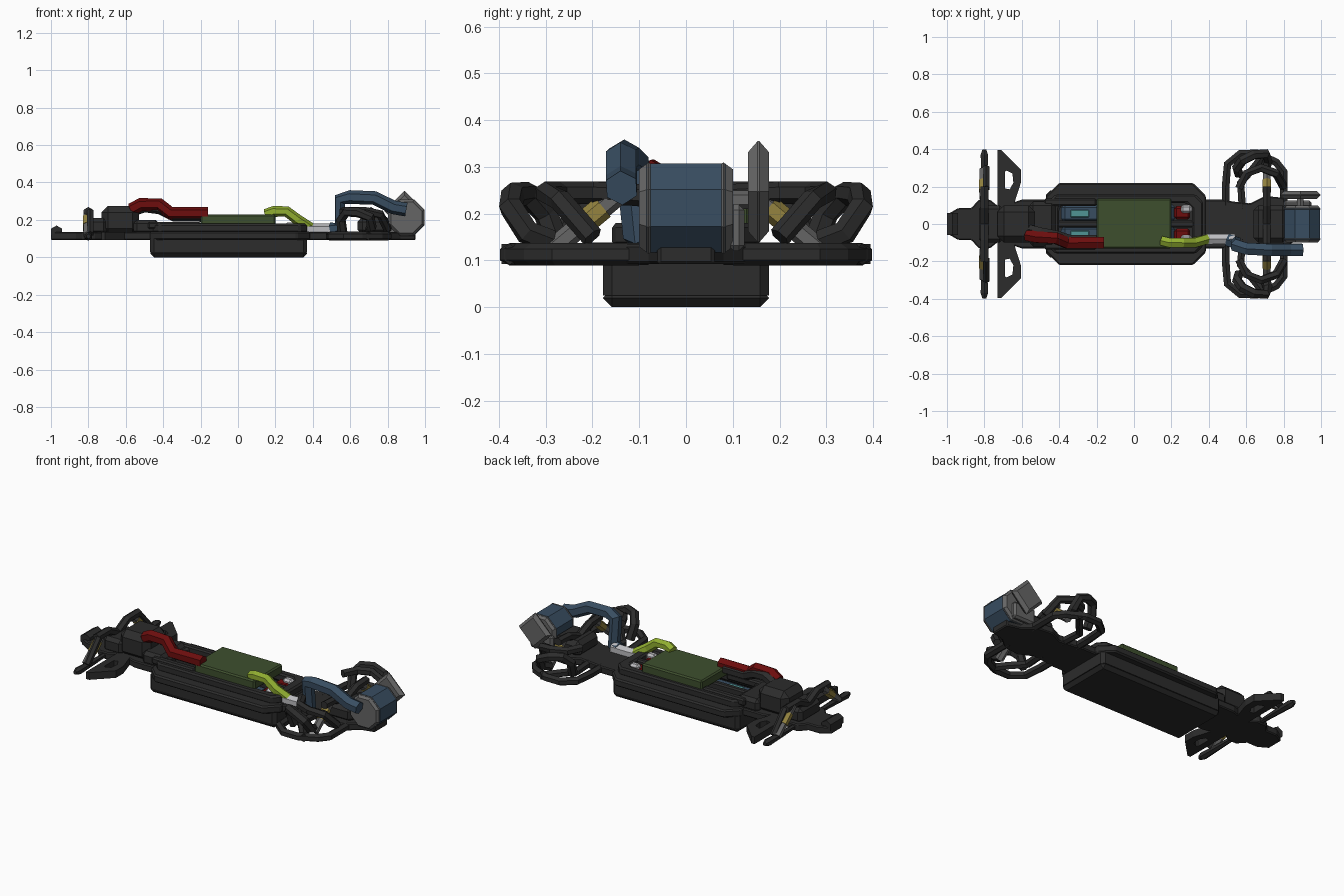
import bpy, bmesh
from math import pi, cos, sin
from mathutils import Vector

if "Cube" in bpy.data.objects:
    bpy.data.objects.remove(bpy.data.objects["Cube"])

COL = {"dark": (.025, .025, .025), "grey": (.13, .13, .13), "silver": (.5, .5, .52),
       "blue": (.04, .075, .12), "red": (.15, .004, .004), "lime": (.28, .42, .03),
       "green": (.048, .078, .027), "yellow": (.3, .23, .05), "teal": (.08, .3, .3)}
MATS = {}
for n, c in COL.items():
    MATS[n] = bpy.data.materials.new(n)
    MATS[n].diffuse_color = (*c, 1)


def finish(name, bm, col, bevel=0):
    bmesh.ops.recalc_face_normals(bm, faces=bm.faces)
    me = bpy.data.meshes.new(name)
    bm.to_mesh(me)
    bm.free()
    ob = bpy.data.objects.new(name, me)
    bpy.context.collection.objects.link(ob)
    me.materials.append(MATS[col])
    if bevel:
        m = ob.modifiers.new("chamfer", "BEVEL")
        m.width, m.segments = bevel, 1
    return ob


def prism(name, pts, z0, z1, col="dark", bevel=0, hole=None):
    """Extruded outline; hole is a loop with the same number of points."""
    bm = bmesh.new()
    ring = lambda p, z: [bm.verts.new((x, y, z)) for x, y in p]
    a, b = ring(pts, z0), ring(pts, z1)
    n = len(pts)
    if hole:
        c, d = ring(hole, z0), ring(hole, z1)
        pairs = ((a, b), (b, d), (d, c), (c, a))
    else:
        bm.faces.new(a)
        bm.faces.new(b)
        pairs = ((a, b),)
    for p, q in pairs:
        for i in range(n):
            j = (i + 1) % n
            bm.faces.new((p[i], p[j], q[j], q[i]))
    return finish(name, bm, col, bevel)


def box(name, x0, x1, y0, y1, z0, z1, col="dark", bevel=.012):
    return prism(name, [(x0, y0), (x1, y0), (x1, y1), (x0, y1)], z0, z1, col, bevel)


def cut_rect(x0, x1, w, c):
    """Rectangle symmetric about y=0 with cut corners."""
    return [(x0 + c, -w), (x1 - c, -w), (x1, -w + c), (x1, w - c),
            (x1 - c, w), (x0 + c, w), (x0, w - c), (x0, -w + c)]


def mirrored(half):
    return half + [(x, -y) for x, y in reversed(half)]


def tube(name, path, r, col="dark", sides=6, r_end=None):
    """Low-poly mitred tube along a path; r_end tapers both ends."""
    P = [Vector(p) for p in path]
    bm = bmesh.new()
    rings = []
    for i, p in enumerate(P):
        t0 = (P[i] - P[i - 1]).normalized() if i else (P[1] - P[0]).normalized()
        t1 = (P[i + 1] - P[i]).normalized() if i < len(P) - 1 else t0
        t = (t0 + t1).normalized()
        if i == 0:
            u = t.cross(Vector((0, 0, 1)))
            if u.length < .1:
                u = Vector((0, 1, 0))
        u = (u - t * u.dot(t)).normalized()
        v = t.cross(u)
        rr = r_end if r_end and i in (0, len(P) - 1) else r
        rings.append([bm.verts.new(p + rr * (u * cos(k) + v * sin(k)))
                      for k in [2 * pi * (j + .5) / sides for j in range(sides)]])
    bm.faces.new(rings[0])
    bm.faces.new(rings[-1])
    for a, b in zip(rings, rings[1:]):
        for j in range(sides):
            k = (j + 1) % sides
            bm.faces.new((a[j], a[k], b[k], b[j]))
    return finish(name, bm, col)


# battery tray, deck and raised inner frame
box("tray_floor", -.47, .37, -.178, .178, 0, .04, bevel=.02)
prism("tray_wall", cut_rect(-.47, .37, .178, .02), .025, .1, hole=cut_rect(-.41, .32, .12, .02))
prism("deck_rim", cut_rect(-.47, .385, .22, .07), .092, .138, hole=cut_rect(-.41, .32, .12, .02), bevel=.008)
prism("deck_frame", cut_rect(-.46, .37, .158, .04), .13, .18, hole=cut_rect(-.40, .31, .112, .03), bevel=.01)

# battery cells and electronics box
for s in (1, -1):
    box("battery_cell", -.39, .22, .058 * s - .05, .058 * s + .05, .04, .145, "blue", .02)
    box("cell_marker", -.34, -.24, .055 * s - .02, .055 * s + .02, .13, .149, "teal", .004)
    box("cell_terminal", .215, .3, .06 * s - .035, .06 * s + .035, .08, .165, "red")
    box("terminal_cap", .25, .31, .08 * s - .022, .08 * s + .022, .1, .185, "silver")
    box("frame_rib", -.48, -.2, .115 * s - .02, .115 * s + .02, .15, .19, bevel=.008)
box("centre_rib", -.45, .34, -.018, .018, .04, .175, bevel=.008)
box("controller_box", -.2, .2, -.13, .137, .17, .228, "green", .008)

# front and rear end plates
prism("nose_plate", mirrored([(-1, .05), (-.94, .085), (-.87, .085), (-.83, .13), (-.77, .13),
                              (-.72, .09), (-.6, .13), (-.42, .13)]), .092, .135, bevel=.006)
prism("tail_plate", mirrored([(.34, .13), (.47, .13), (.53, .12), (.62, .11), (.7, .15),
                              (.8, .14), (.87, .08), (.95, .06)]), .092, .135, bevel=.006)
tube("front_bumper", [(-.97, -.06, .135), (-.97, .06, .135)], .035)
box("front_gearbox", -.73, -.53, -.1, .1, .12, .275, bevel=.035)
box("front_bulkhead", -.83, -.7, -.1, .1, .12, .21, bevel=.02)
box("front_brace", -.56, -.42, -.12, .12, .12, .2, bevel=.02)
box("rear_gearbox", .64, .82, -.1, .1, .12, .215, bevel=.025)

# suspension, both sides
for s in (1, -1):
    def path(*pts):
        return [(x, y * s, z) for x, y, z in pts]

    tube("front_thin_arm", path((-.8, .08, .112), (-.8, .37, .112), (-.8, .398, .112)), .023, r_end=.012)
    tube("front_shock_tower", path((-.8, 0, .2), (-.8, .09, .245), (-.8, .2, .245)), .024)
    tube("front_camber_link", path((-.79, .19, .245), (-.79, .3, .125)), .02)
    prism("front_lower_arm",
          [(x, y * s) for x, y in [(-.73, .08), (-.73, .395), (-.71, .395), (-.605, .29), (-.605, .22), (-.65, .08)]],
          .092, .135, hole=[(x, y * s) for x, y in
                            [(-.69, .19), (-.69, .28), (-.68, .285), (-.65, .27), (-.645, .22), (-.665, .185)]])
    # rear lower arm arc with cross links
    tube("rear_lower_arc", path((.49, .1, .113), (.49, .2, .113), (.5, .32, .113), (.57, .377, .113),
                                (.66, .377, .113), (.76, .33, .113), (.8, .28, .113), (.8, .1, .113)), .024)
    tube("rear_arm_link", path((.58, .08, .113), (.57, .22, .113), (.64, .3, .113), (.7, .377, .113)), .023)
    # rear hub arch and upper link
    tube("rear_hub_arch", path((.56, .27, .12), (.55, .3, .2), (.58, .34, .243), (.64, .37, .24),
                               (.705, .375, .215), (.715, .34, .16), (.7, .29, .14)), .027)
    tube("rear_upper_arc", path((.56, .19, .245), (.6, .27, .245), (.68, .3, .245), (.76, .27, .23),
                                (.8, .2, .15)), .024)
    tube("rear_shock_tower", path((.71, 0, .2), (.71, .1, .24), (.71, .2, .245)), .024)
    # shock absorbers with coil springs
    for x in (-.805, .71):
        ends = [Vector((x, .14 * s, .245)), Vector((x, .29 * s, .12))]
        tube("shock_body", ends, .023, "grey")
        tube("shock_spring", [ends[0].lerp(ends[1], .25), ends[0].lerp(ends[1], .6)], .026, "yellow")

# motor and drive gear
tube("motor_can", [(.9, -.085, .212), (.9, .085, .212)], .103, "blue", 8)
tube("motor_end", [(.9, -.1, .212), (.9, -.08, .212), (.9, -.06, .212)], .106, "grey", 8, .09)
tube("motor_end", [(.9, .06, .212), (.9, .08, .212), (.9, .1, .212)], .106, "grey", 8, .09)
tube("motor_shaft", [(.89, .08, .23), (.89, .16, .23)], .02, "grey")
gear = tube("drive_gear", [(0, -.022, 0), (0, -.002, 0), (0, .002, 0), (0, .022, 0)], .108, "grey", 4, .085)
gear.rotation_euler = (0, pi / 4, 0)
gear.location = (.89, .155, .247)
box("motor_mount", .8, .95, .09, .125, .12, .22, "grey")

# power wires: red, black and lime
tube("red_wire", [(-.57, -.06, .255), (-.52, -.07, .282), (-.42, -.075, .282), (-.36, -.1, .235),
                  (-.16, -.1, .235)], .035, "red")
tube("black_wire", [(-.56, -.03, .25), (-.5, -.045, .27), (-.42, -.06, .26), (-.34, -.085, .22), (-.2, -.085, .22)], .03)
tube("lime_wire", [(.15, -.09, .23), (.19, -.1, .245), (.26, -.1, .245), (.32, -.1, .2), (.39, -.08, .155)],
     .029, "lime")

# motor cable loop
tube("cable_lead", [(.34, -.085, .15), (.43, -.08, .148), (.54, -.08, .15)], .032, "silver")
tube("cable_loop", [(.5, -.085, .15), (.545, -.1, .16), (.545, -.115, .308), (.6, -.132, .322),
                    (.73, -.138, .317), (.83, -.138, .267), (.9, -.138, .255)], .037, "blue")

for m in bpy.data.materials:
    if m.users and not m.is_grease_pencil:
        m.use_nodes = True
        m.node_tree.nodes["Principled BSDF"].inputs["Base Color"].default_value = m.diffuse_color
